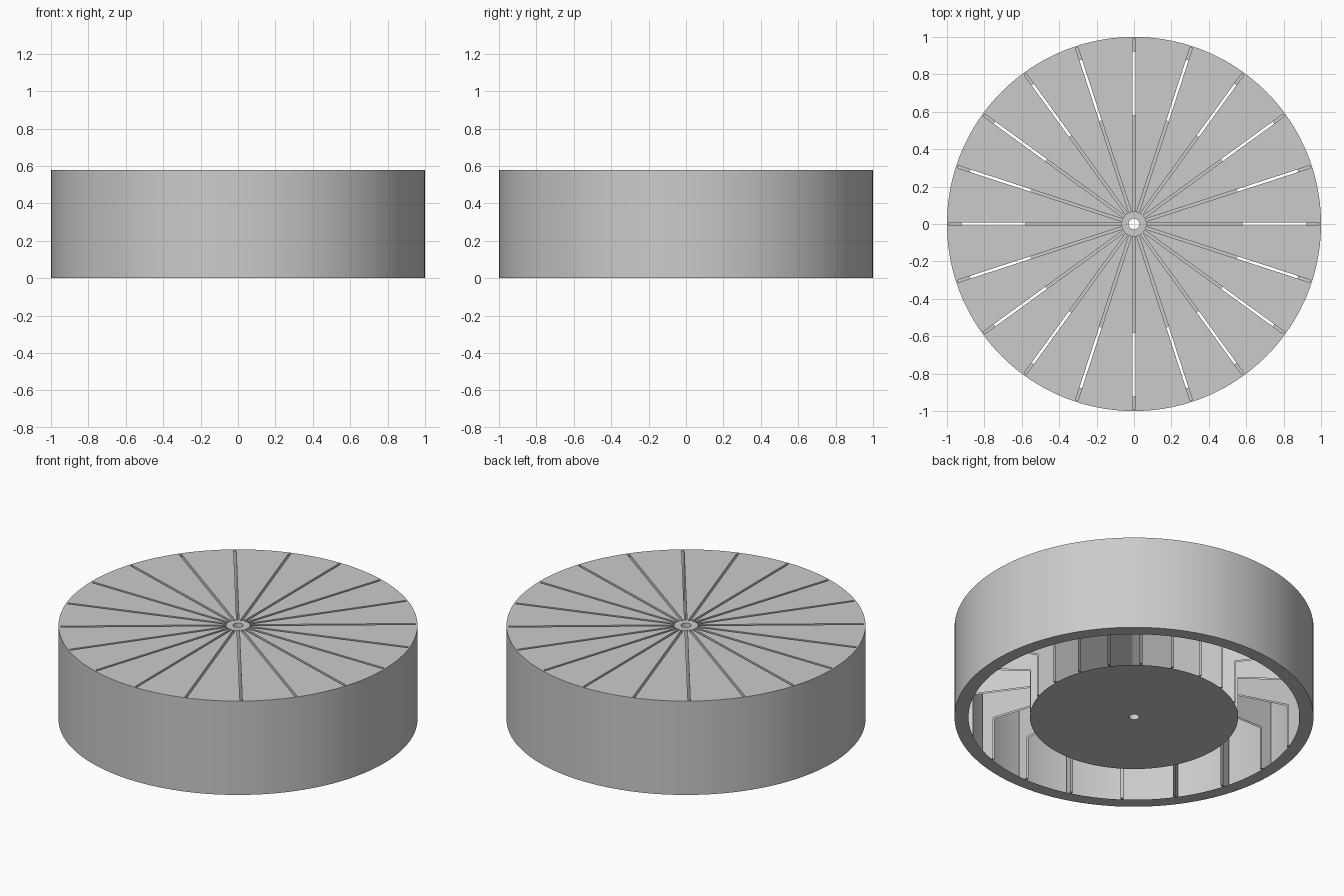
import bpy, bmesh, math
from mathutils import Matrix, Vector

if "Cube" in bpy.data.objects:
    bpy.data.objects.remove(bpy.data.objects["Cube"], do_unlink=True)

SEGMENTS = 160
SLOTS = 20
HEIGHT = 0.577
CEILING = 0.275
BORE, HUB, RIM_INNER = 0.029, 0.58, 0.922
SLOT_START, SLOT_END, SLOT_WIDTH, SLOT_FLOOR = 0.066, 0.99, 0.014, 0.012
EPS = 0.001

grey = bpy.data.materials.new("plain grey")
grey.use_nodes = True
tone = (0.6, 0.6, 0.6, 1)
grey.diffuse_color = tone
grey.node_tree.nodes["Principled BSDF"].inputs["Base Color"].default_value = tone


def make_object(name, bm):
    bmesh.ops.recalc_face_normals(bm, faces=bm.faces)
    mesh = bpy.data.meshes.new(name)
    bm.to_mesh(mesh)
    bm.free()
    mesh.materials.append(grey)
    obj = bpy.data.objects.new(name, mesh)
    bpy.context.collection.objects.link(obj)
    return obj


# Drum: one closed section turned about z, with a ring channel below
section = [(BORE, 0), (HUB, 0), (HUB, CEILING), (RIM_INNER, CEILING),
           (RIM_INNER, 0), (1, 0), (1, HEIGHT), (BORE, HEIGHT)]
bm = bmesh.new()
rings = []
for i in range(SEGMENTS):
    a = math.tau * i / SEGMENTS
    rings.append([bm.verts.new((r * math.cos(a), r * math.sin(a), z)) for r, z in section])
for i in range(SEGMENTS):
    here, there = rings[i], rings[(i + 1) % SEGMENTS]
    for j in range(len(section)):
        k = (j + 1) % len(section)
        bm.faces.new((here[j], there[j], there[k], here[k]))
drum = make_object("slotted_drum", bm)

# Radial slot cutters, deep enough to leave only a thin floor
bm = bmesh.new()
top = HEIGHT + 0.1
size = Vector((SLOT_END - SLOT_START, SLOT_WIDTH, top - SLOT_FLOOR))
centre = Vector(((SLOT_START + SLOT_END) / 2, 0, (top + SLOT_FLOOR) / 2))
for i in range(SLOTS):
    turn = Matrix.Rotation(math.tau * i / SLOTS, 4, "Z")
    bmesh.ops.create_cube(bm, size=1, matrix=turn @ Matrix.Translation(centre) @ Matrix.Diagonal(size).to_4x4())
cutter = make_object("slot_cutter", bm)
cutter.hide_render = True

# Cut the slots, then discard the helper
cut = drum.modifiers.new("slots", "BOOLEAN")
cut.operation = "DIFFERENCE"
cut.solver = "EXACT"
cut.object = cutter
bpy.ops.object.select_all(action="DESELECT")
bpy.context.view_layer.objects.active = drum
drum.select_set(True)
bpy.ops.object.modifier_apply(modifier=cut.name)
bpy.data.objects.remove(cutter, do_unlink=True)


# Open the channel lining, so the slot walls show inside the hollow shell
def lines_channel(face):
    return all(HUB - EPS < v.co.xy.length < RIM_INNER + EPS and v.co.z < CEILING + EPS
               for v in face.verts)


bm = bmesh.new()
bm.from_mesh(drum.data)
lining = [f for f in bm.faces if lines_channel(f)]
bmesh.ops.delete(bm, geom=lining, context="FACES")
bm.to_mesh(drum.data)
bm.free()
bpy.ops.object.shade_smooth_by_angle(angle=math.radians(30))
